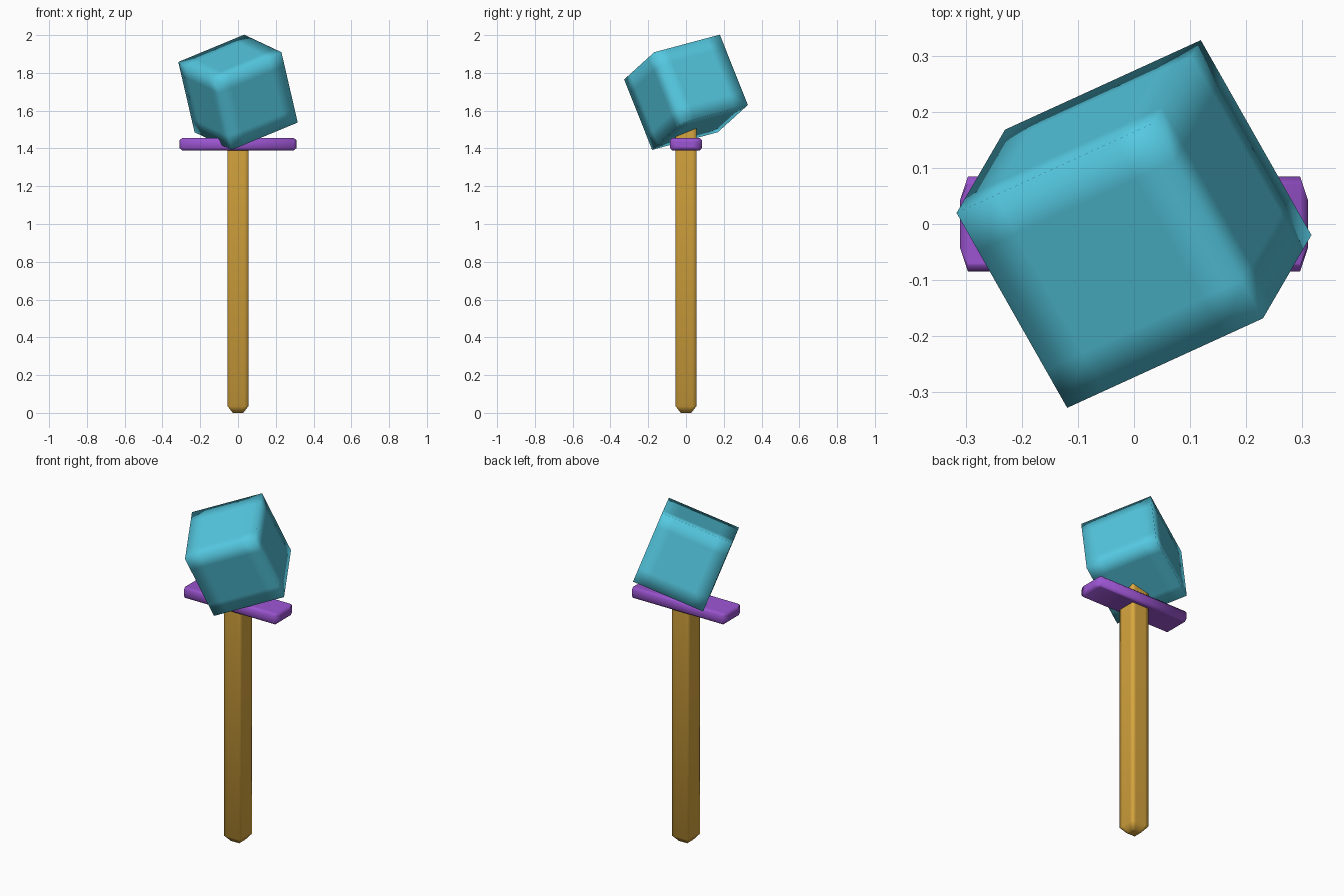
import bpy, bmesh
from mathutils import Matrix, Vector

if "Cube" in bpy.data.objects:
    bpy.data.objects.remove(bpy.data.objects["Cube"])


def soft_box(name, half, inset, color, shape=None):
    """Box with support loops near its edges, smooth shaded; shape edits each vertex."""
    bm = bmesh.new()
    bmesh.ops.create_cube(bm, size=2)
    bmesh.ops.subdivide_edges(bm, edges=bm.edges[:], cuts=2, use_grid_fill=True)
    for v in bm.verts:
        outer = [abs(c) > 0.9 for c in v.co]
        sign = [1 if c > 0 else -1 for c in v.co]
        v.co = [s * (h if o else h - i)
                for s, h, i, o in zip(sign, half, inset, outer)]
        if shape:
            shape(v, outer, sign)
    bmesh.ops.recalc_face_normals(bm, faces=bm.faces[:])
    for f in bm.faces:
        f.smooth = True
    mesh = bpy.data.meshes.new(name)
    bm.to_mesh(mesh)
    bm.free()
    mat = bpy.data.materials.new(name + "_color")
    mat.diffuse_color = color
    mat.use_nodes = True
    mat.node_tree.nodes["Principled BSDF"].inputs["Base Color"].default_value = mat.diffuse_color
    mesh.materials.append(mat)
    ob = bpy.data.objects.new(name, mesh)
    bpy.context.collection.objects.link(ob)
    return ob


# Shaft: square post with a tapered foot
def taper_foot(v, outer, sign):
    if outer[2] and sign[2] < 0:
        v.co.x *= 0.5
        v.co.y *= 0.5


shaft = soft_box("shaft", (0.055, 0.055, 0.80), (0.022, 0.022, 0.035),
                 (0.70, 0.39, 0.05, 1), taper_foot)
shaft.location.z = 0.80


# Collar: flat crossbar with narrowed ends and eased rims
def ease_rims(v, outer, sign):
    if outer[0]:
        v.co.y *= 0.5
        v.co.z *= 0.62
    elif outer[1] and outer[2]:
        v.co.y *= 0.87


collar = soft_box("collar", (0.31, 0.085, 0.0325), (0.014, 0.015, 0.013),
                  (0.33, 0.09, 0.64, 1), ease_rims)
collar.location.z = 1.4225

# Head: tilted cube, axes given by its three edge directions
head = soft_box("head", (0.205,) * 3, (0.08,) * 3, (0.09, 0.58, 0.75, 1))
a = Vector((0.35, 0.16, 0.145)).normalized()
c = Vector((0.09, 0.15, -0.37)).normalized()
b = c.cross(a).normalized()
c = a.cross(b)
head.matrix_world = (Matrix.Translation((0, 0, 1.6975))
                     @ Matrix((a, b, c)).transposed().to_4x4())
